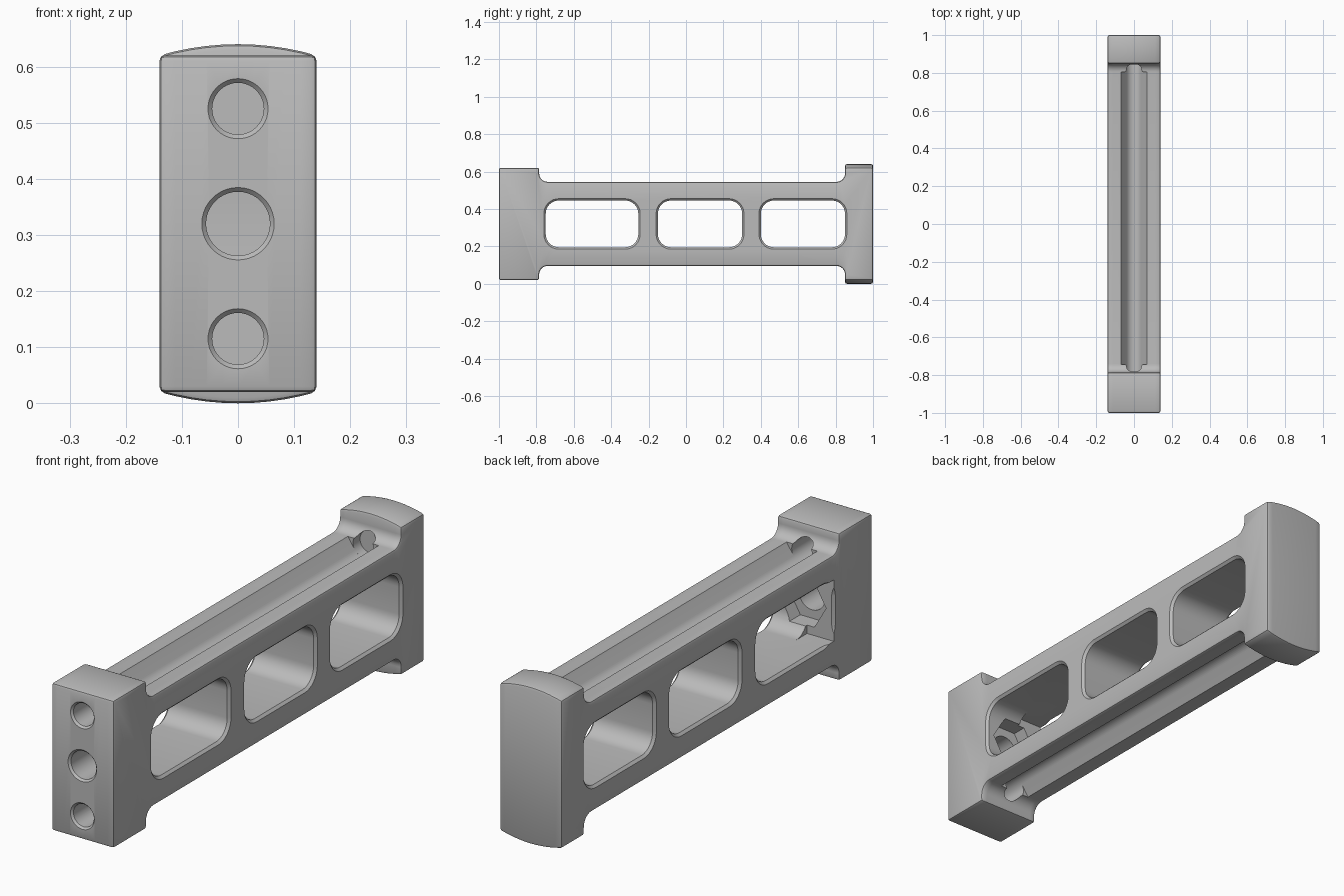
import bpy, bmesh, math

MID = 0.32      # height of the horizontal symmetry plane
HALF = 0.14     # half width

if "Cube" in bpy.data.objects:
    bpy.data.objects.remove(bpy.data.objects["Cube"])

grey = bpy.data.materials.new("plain grey")
grey.use_nodes = True
colour = (0.5, 0.5, 0.5, 1)
grey.diffuse_color = colour
grey.node_tree.nodes["Principled BSDF"].inputs["Base Color"].default_value = colour


def loft(name, rings):
    """Closed solid skinned through rings of equal point count."""
    bm = bmesh.new()
    loops = [[bm.verts.new(p) for p in ring] for ring in rings]
    n = len(loops[0])
    for a, b in zip(loops, loops[1:]):
        for i in range(n):
            j = (i + 1) % n
            bm.faces.new((a[i], a[j], b[j], b[i]))
    bm.faces.new(loops[0][::-1])
    bm.faces.new(loops[-1])
    bmesh.ops.recalc_face_normals(bm, faces=bm.faces)
    mesh = bpy.data.meshes.new(name)
    bm.to_mesh(mesh)
    bm.free()
    mesh.materials.append(grey)
    obj = bpy.data.objects.new(name, mesh)
    bpy.context.collection.objects.link(obj)
    return obj


def arc(cu, cv, r, start, end, n):
    angles = [math.radians(start + (end - start) * i / n) for i in range(n + 1)]
    return [(cu + r * math.cos(a), cv + r * math.sin(a)) for a in angles]


def round_bar(name, z, stations, sides=40):
    """Bar along y; stations are (y, radius)."""
    return loft(name, [[(u, y, v) for u, v in arc(0, z, r, 0, 360, sides)[:-1]]
                       for y, r in stations])


def rounded_rect(y0, y1, z0, z1, r, grow):
    pts = []
    for k, (cy, cz) in enumerate([(y1 - r, z1 - r), (y0 + r, z1 - r),
                                  (y0 + r, z0 + r), (y1 - r, z0 + r)]):
        pts += arc(cy, cz, r + grow, 90 * k, 90 * k + 90, 8)
    return pts


# Body: side outline swept across the width, far head crowned
def outline(x):
    crown = 0.62 + 0.02 * (1 - (x / HALF) ** 2)
    r, web = 0.045, 0.545
    top = [(-1, 0.62), (-0.785, 0.62)]
    top += arc(-0.785 + r, web + r, r, 180, 270, 8)
    top += arc(0.85 - r, web + r, r, 270, 360, 8)
    top += [(0.85, crown), (1, crown)]
    bottom = [(y, 2 * MID - z) for y, z in reversed(top)]
    return [(x, y, z) for y, z in top + bottom]


body = loft("handle_body", [outline(HALF * (i / 5 - 1)) for i in range(11)])
bpy.context.view_layer.objects.active = body
body.select_set(True)
bevel = body.modifiers.new("edge_rounding", "BEVEL")
bevel.width = 0.01
bevel.segments = 2
bevel.limit_method = "ANGLE"
bevel.angle_limit = math.radians(40)
bpy.ops.object.modifier_apply(modifier=bevel.name)


def cut(cutter):
    cutter.hide_render = True
    mod = body.modifiers.new("cut", "BOOLEAN")
    mod.operation = "DIFFERENCE"
    mod.solver = "EXACT"
    mod.object = cutter
    bpy.ops.object.modifier_apply(modifier=mod.name)
    bpy.data.objects.remove(cutter)


# Three side windows with chamfered rims
for y0, y1 in [(-0.75, -0.255), (-0.15, 0.30), (0.40, 0.85)]:
    cut(loft("window_cutter",
             [[(x, y, z) for y, z in rounded_rect(y0, y1, 0.195, 0.445, 0.07, g)]
              for x, g in [(-0.15, 0.02), (-0.13, 0), (0.13, 0), (0.15, 0.02)]]))

# Square-cornered nut slot open on one side of the first window
slot = [(-0.75, 0.195), (-0.5, 0.195), (-0.5, 0.445), (-0.75, 0.445)]
cut(loft("slot_cutter", [[(x, y, z) for y, z in slot] for x in (-0.2, -0.02)]))

# Hexagonal nut recess and centre bolt hole
cut(round_bar("nut_cutter", MID, [(-0.81, 0.105), (-0.66, 0.105)], 6))
cut(round_bar("bolt_cutter", MID, [(-1.01, 0.074), (-0.992, 0.057), (-0.6, 0.057)]))

# Rod channels on top and underside, with holes through the front block
for side in (1, -1):
    z = MID + side * 0.205
    r = 0.046
    groove = [(0.09, 0.05)] + arc(0, 0, r, -35, -145, 14) + [(-0.09, 0.05)]
    cut(loft("groove_cutter", [[(u, y, z + side * v) for u, v in groove]
                               for y in (-0.745, 0.805)]))
    cut(round_bar("rod_cutter", z, [(-1.01, 0.063), (-0.992, r), (0.85, r)]))

bpy.ops.object.shade_smooth_by_angle(angle=math.radians(30))
